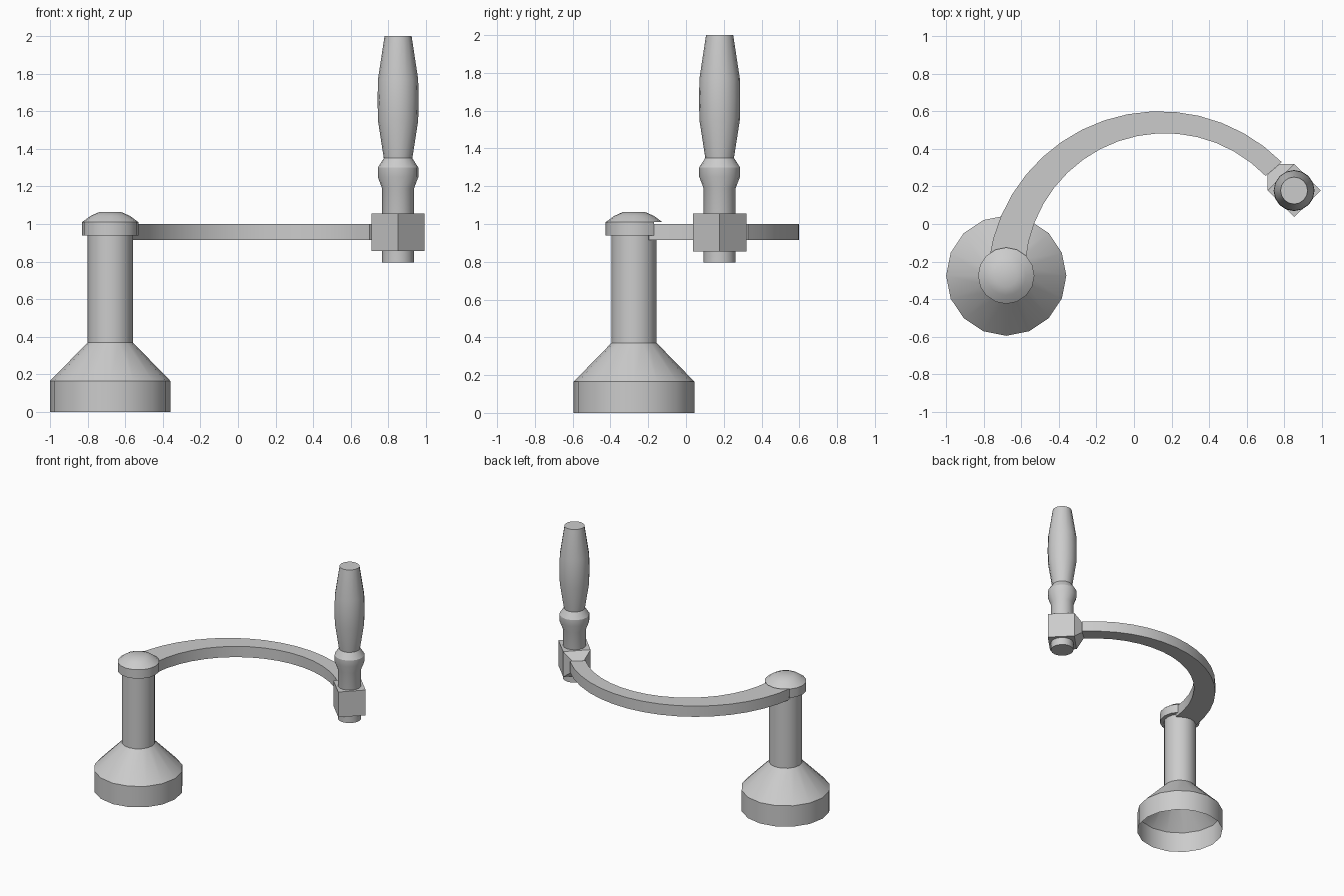
import bpy, bmesh, math

if "Cube" in bpy.data.objects:
    bpy.data.objects.remove(bpy.data.objects["Cube"])

SIDES = 16


def finish(name, bm, angle=30):
    bmesh.ops.recalc_face_normals(bm, faces=bm.faces)
    mesh = bpy.data.meshes.new(name)
    bm.to_mesh(mesh)
    bm.free()
    ob = bpy.data.objects.new(name, mesh)
    bpy.context.collection.objects.link(ob)
    bpy.ops.object.select_all(action='DESELECT')
    ob.select_set(True)
    bpy.context.view_layer.objects.active = ob
    bpy.ops.object.shade_smooth_by_angle(angle=math.radians(angle))
    return ob


def lathe(name, cx, cy, profile, cap_bottom=False, cap_top=False, skip=None):
    """Revolve (radius, z) points; skip(ring, side) leaves a face out."""
    bm = bmesh.new()
    rings = [[bm.verts.new((cx + r * math.cos(2 * math.pi * i / SIDES),
                            cy + r * math.sin(2 * math.pi * i / SIDES), z))
              for i in range(SIDES)] for r, z in profile]
    for k, (a, b) in enumerate(zip(rings, rings[1:])):
        for i in range(SIDES):
            if skip and skip(k, i):
                continue
            j = (i + 1) % SIDES
            bm.faces.new((a[i], a[j], b[j], b[i]))
    if cap_bottom:
        bm.faces.new(rings[0])
    if cap_top:
        bm.faces.new(rings[-1])
    return finish(name, bm)


def loft(name, sections):
    """Join a row of four-point sections into a closed solid."""
    bm = bmesh.new()
    rows = [[bm.verts.new(p) for p in s] for s in sections]
    for a, b in zip(rows, rows[1:]):
        for i in range(4):
            j = (i + 1) % 4
            bm.faces.new((a[i], a[j], b[j], b[i]))
    bm.faces.new(rows[0])
    bm.faces.new(rows[-1])
    return finish(name, bm)


def section(outer, inner, z0, z1):
    return [(*outer, z0), (*inner, z0), (*inner, z1), (*outer, z1)]


def on_circle(cx, cy, r, degrees):
    a = math.radians(degrees)
    return cx + r * math.cos(a), cy + r * math.sin(a)


# Flared base with column, open underneath
PX, PY = -0.68, -0.275
lathe("base_column", PX, PY,
      [(0.32, 0), (0.32, 0.165), (0.12, 0.37), (0.12, 0.945)])

# Domed column cap, its rim open where the arm comes out
lathe("column_cap", PX, PY,
      [(0.12, 0.94), (0.15, 0.94), (0.15, 1.01), (0.105, 1.043), (0.06, 1.063)],
      cap_top=True, skip=lambda k, i: k < 2 and 2 <= i < 6)

# Curved arm, narrowing toward the handle
STEPS = 16
arm = []
for s in range(STEPS + 1):
    t = s / STEPS
    outer = on_circle(0.136, -0.317, 0.917, 172.7 + (44.8 - 172.7) * t)
    inner = on_circle(0.165, -0.262, 0.745, 175 + (44 - 175) * t)
    arm.append(section(outer, inner, 0.915, 1.0))
loft("curved_arm", arm)

# Diagonal handle block, tapering into the arm end
HX, HY, D = 0.852, 0.178, 0.141
loft("handle_block", [
    section((0.774, 0.318), (0.71, 0.263), 0.915, 1.0),
    section((HX, HY + D), (HX - D, HY), 0.855, 1.055),
    section((HX + D, HY), (HX, HY - D), 0.855, 1.055),
])

# Turned handle and pin
lathe("handle", HX, HY,
      [(0.085, 0.795), (0.085, 1.19), (0.108, 1.25), (0.108, 1.30),
       (0.076, 1.35), (0.107, 1.55), (0.109, 1.66), (0.107, 1.77),
       (0.072, 2.0)],
      cap_bottom=True, cap_top=True)
